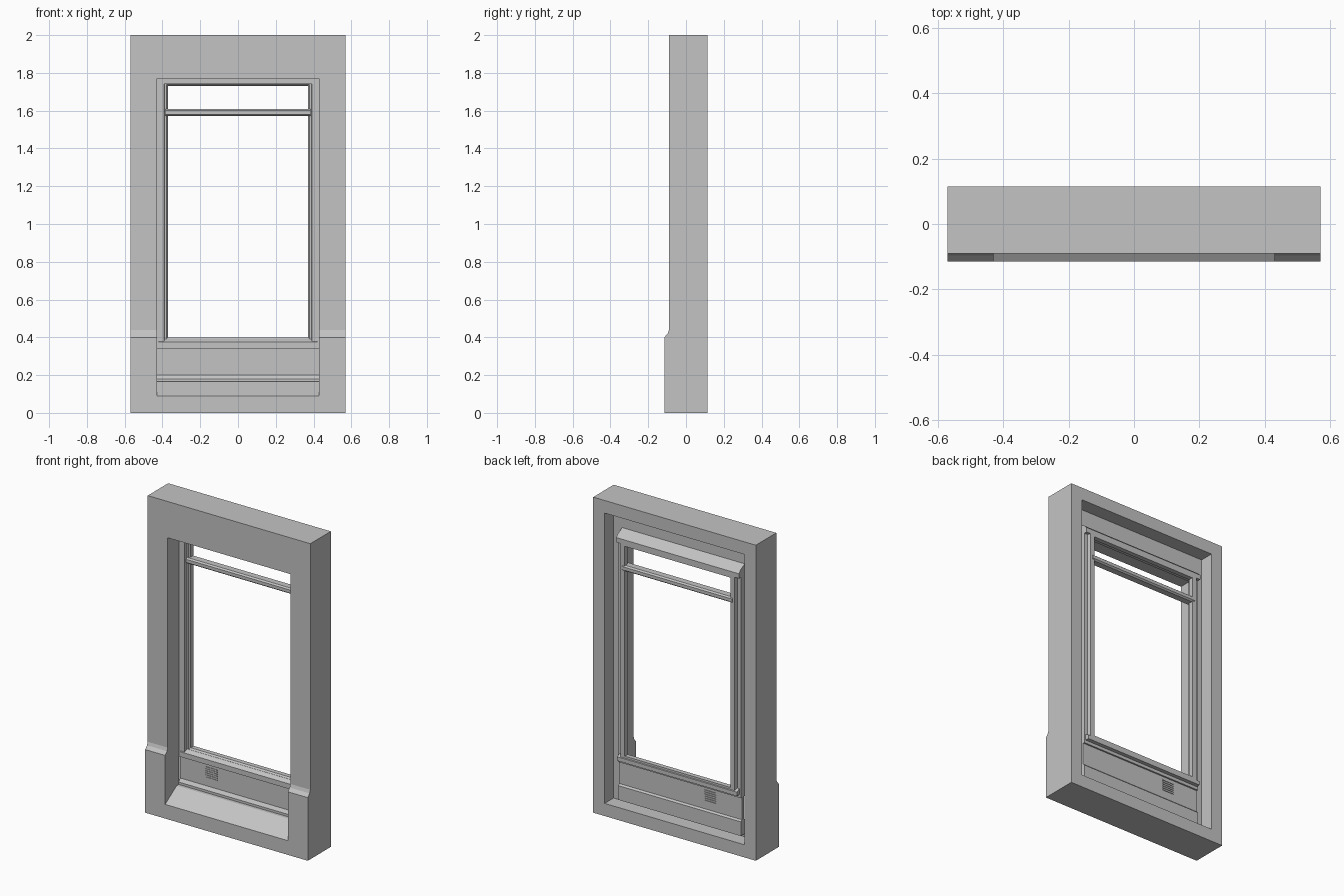
import bpy
import bmesh

if "Cube" in bpy.data.objects:
    bpy.data.objects.remove(bpy.data.objects["Cube"], do_unlink=True)

grey = bpy.data.materials.new("plain_grey")
grey.use_nodes = True
colour = (0.55, 0.55, 0.55, 1)
grey.diffuse_color = colour
grey.node_tree.nodes["Principled BSDF"].inputs["Base Color"].default_value = colour


def finish(name, bm):
    bmesh.ops.recalc_face_normals(bm, faces=bm.faces)
    mesh = bpy.data.meshes.new(name)
    bm.to_mesh(mesh)
    bm.free()
    mesh.materials.append(grey)
    obj = bpy.data.objects.new(name, mesh)
    bpy.context.collection.objects.link(obj)
    return obj


def extrude_x(name, profile, x0, x1):
    """Closed (y, z) profile extruded along x."""
    bm = bmesh.new()
    ends = [[bm.verts.new((x, y, z)) for y, z in profile] for x in (x0, x1)]
    bm.faces.new(ends[0])
    bm.faces.new(ends[1])
    n = len(profile)
    for i in range(n):
        j = (i + 1) % n
        bm.faces.new((ends[0][i], ends[0][j], ends[1][j], ends[1][i]))
    return finish(name, bm)


def box(name, x0, x1, y0, y1, z0, z1):
    return extrude_x(name, [(y0, z0), (y1, z0), (y1, z1), (y0, z1)], x0, x1)


def mitred_ring(name, half, z0, z1, profile):
    """Closed (inset, y) profile swept around an upright rectangle."""
    bm = bmesh.new()
    loops = []
    for sx, top in ((-1, False), (1, False), (1, True), (-1, True)):
        loops.append([bm.verts.new((sx * (half - d), y, z1 - d if top else z0 + d))
                      for d, y in profile])
    n = len(profile)
    for c in range(4):
        a, b = loops[c], loops[(c + 1) % 4]
        for i in range(n):
            j = (i + 1) % n
            bm.faces.new((a[i], a[j], b[j], b[i]))
    return finish(name, bm)


def cut(target, cutters):
    """Subtract the cutters, then discard them."""
    for c in cutters:
        c.hide_render = True
        mod = target.modifiers.new("cut", 'BOOLEAN')
        mod.operation = 'DIFFERENCE'
        mod.solver = 'EXACT'
        mod.object = c
    graph = bpy.context.evaluated_depsgraph_get()
    mesh = bpy.data.meshes.new_from_object(target.evaluated_get(graph))
    target.modifiers.clear()
    target.data = mesh
    for c in cutters:
        bpy.data.objects.remove(c, do_unlink=True)


# Wall surround with a thicker plinth, front opening with sloped sill, back rebate
wall = extrude_x("wall_surround", [
    (-0.115, 0), (0.115, 0), (0.115, 2), (-0.09, 2), (-0.09, 0.44),
    (-0.097, 0.42), (-0.115, 0.40)], -0.57, 0.57)
opening = extrude_x("opening_cutter", [
    (-0.2, 0.09), (-0.115, 0.09), (0.0, 0.165), (0.2, 0.165),
    (0.2, 1.77), (-0.2, 1.77)], -0.43, 0.43)
rebate = box("rebate_cutter", -0.49, 0.49, 0.025, 0.3, 0.08, 1.92)
cut(wall, [opening, rebate])

# Window frame with stepped mouldings on both sides
mitred_ring("window_frame", 0.43, 0.34, 1.79, [
    (0, 0.025), (0.038, 0.025), (0.042, 0.045), (0.052, 0.045), (0.06, 0.055),
    (0.06, 0.085), (0.03, 0.085), (0.025, 0.065), (0, 0.065)])
extrude_x("frame_head", [(0.025, 1.74), (0.085, 1.74), (0.085, 1.77),
                         (0.065, 1.79), (0.025, 1.81)], -0.43, 0.43)

# Transom bar with chamfered edges
extrude_x("transom", [(0.03, 1.58), (0.04, 1.572), (0.08, 1.572), (0.09, 1.58),
                      (0.09, 1.60), (0.08, 1.608), (0.04, 1.608), (0.03, 1.60)],
          -0.385, 0.385)

# Window board under the lower pane
extrude_x("bottom_rail", [(0.02, 0.36), (0.09, 0.36), (0.09, 0.385),
                          (0.06, 0.40), (0.035, 0.385), (0.02, 0.375)], -0.42, 0.42)

# Apron panel with its base strip
box("apron_panel", -0.43, 0.43, 0.035, 0.055, 0.16, 0.36)
extrude_x("apron_base_strip", [(0.02, 0.10), (0.065, 0.10), (0.065, 0.19),
                               (0.055, 0.20), (0.035, 0.20), (0.02, 0.18)], -0.43, 0.43)

# Vent grille, the same on both faces of the panel
for side, y in (("front", 0.032), ("back", 0.055)):
    for i in range(6):
        z = 0.25 + i * 0.013
        box(f"vent_slat_{side}_{i + 1}", -0.25, -0.17, y, y + 0.004, z, z + 0.006)
